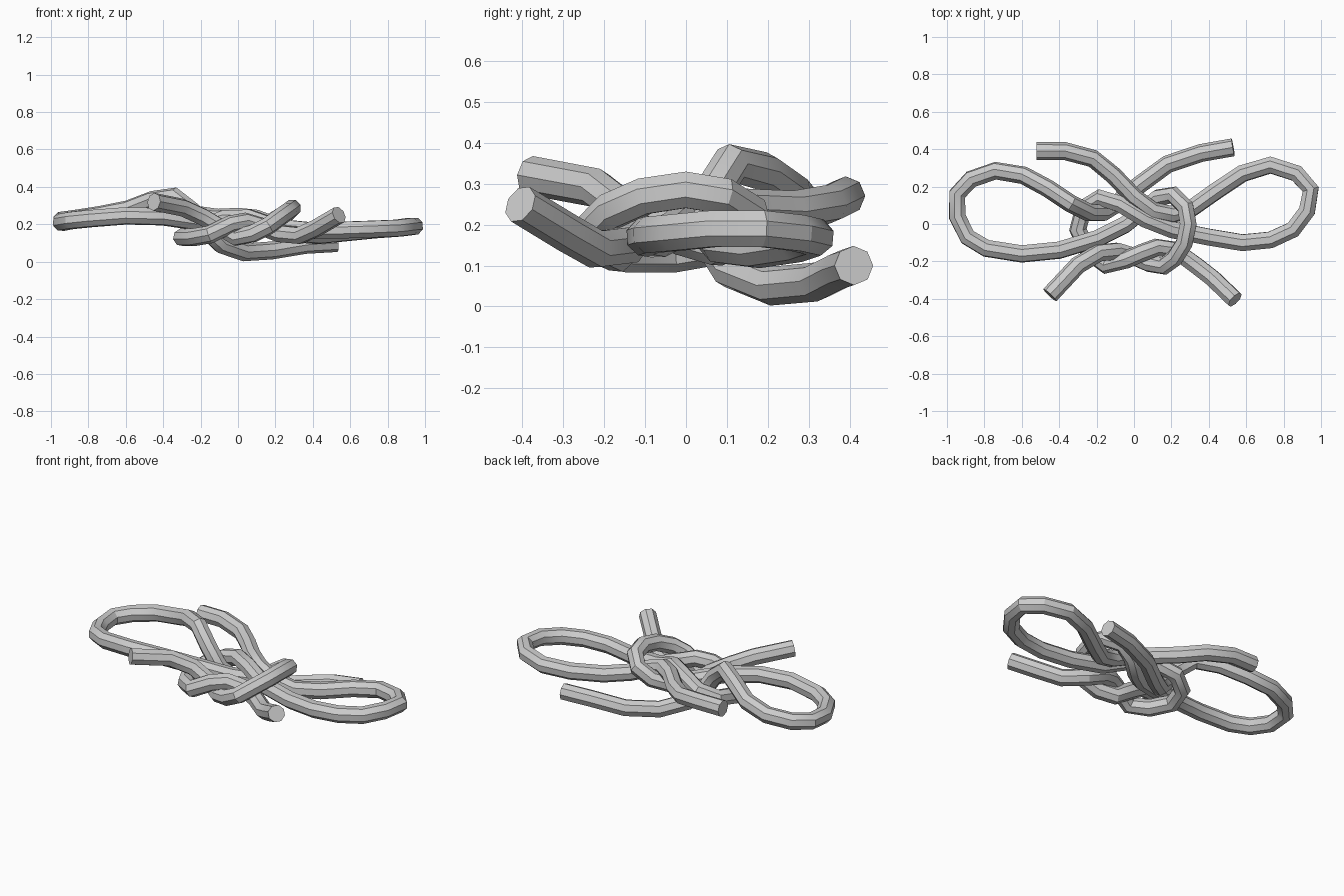
import bpy

R = 0.048  # lace radius


def lace(name, pts):
    """Eight-sided tube along a polyline."""
    c = bpy.data.curves.new(name, 'CURVE')
    c.dimensions = '3D'
    c.bevel_depth = R
    c.bevel_resolution = 2
    c.use_fill_caps = True
    c.twist_mode = 'MINIMUM'
    s = c.splines.new('POLY')
    s.points.add(len(pts) - 1)
    for p, co in zip(s.points, pts):
        p.co = (*co, 1)
    s.use_smooth = True
    ob = bpy.data.objects.new(name, c)
    bpy.context.collection.objects.link(ob)
    bpy.ops.object.select_all(action='DESELECT')
    ob.select_set(True)
    bpy.context.view_layer.objects.active = ob
    bpy.ops.object.convert(target='MESH')
    bpy.ops.object.shade_smooth_by_angle()


# Lace from the back right end, round the left loop and right ring, to the front left end
lace("left_loop_lace", [
    (.53, .41, .10), (.36, .38, .09), (.18, .32, .06), (.03, .21, .05),
    (-.09, .11, .09), (-.17, .06, .17), (-.24, .06, .27), (-.34, .11, .35),
    (-.46, .19, .33), (-.59, .26, .28), (-.74, .285, .25), (-.87, .24, .23),
    (-.945, .16, .22), (-.945, .04, .21), (-.89, -.07, .22), (-.79, -.13, .23),
    (-.6, -.16, .245), (-.4, -.14, .24), (-.2, -.08, .21), (-.05, -.005, .17),
    (.05, .075, .145), (.13, .14, .18), (.21, .155, .23), (.275, .09, .27),
    (.29, 0, .285), (.27, -.1, .27), (.22, -.18, .235), (.16, -.225, .19),
    (.08, -.21, .15), (-.01, -.17, .13), (-.09, -.145, .18), (-.19, -.155, .24),
    (-.3, -.22, .29), (-.45, -.38, .32)])

# Lace from the back left end, round the right loop and left ring, to the front right end
lace("right_loop_lace", [
    (-.52, .39, .27), (-.37, .39, .27), (-.22, .35, .25), (-.11, .26, .235),
    (0, .145, .24), (.1, .07, .23), (.2, .05, .19), (.31, .085, .15),
    (.43, .17, .14), (.58, .27, .155), (.73, .315, .17), (.87, .27, .18),
    (.945, .185, .19), (.925, .07, .19), (.85, -.03, .18), (.73, -.085, .175),
    (.58, -.1, .17), (.4, -.07, .165), (.2, -.03, .185), (.06, .025, .235),
    (-.07, .105, .23), (-.18, .14, .19), (-.27, .085, .15), (-.3, -.03, .13),
    (-.24, -.15, .13), (-.15, -.22, .145), (-.04, -.19, .2), (.04, -.155, .215),
    (.12, -.125, .19), (.22, -.14, .15), (.33, -.22, .14), (.42, -.29, .18),
    (.54, -.405, .25)])
